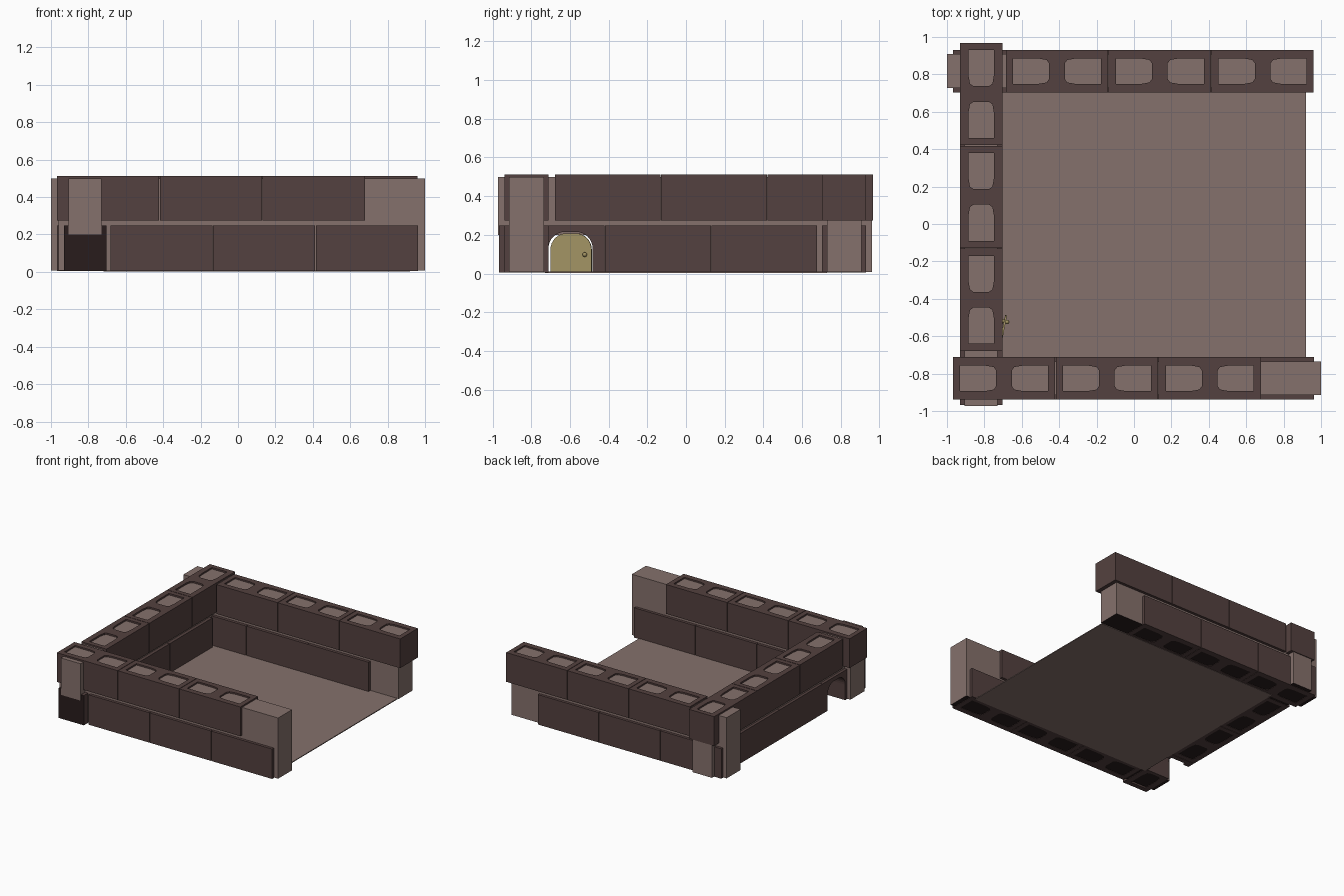
import bpy, bmesh
from math import cos, sin, pi, radians
from mathutils import Matrix, Vector

if "Cube" in bpy.data.objects:
    bpy.data.objects.remove(bpy.data.objects["Cube"])


def material(name, rgb):
    m = bpy.data.materials.new(name)
    m.use_nodes = True
    m.diffuse_color = (*rgb, 1)
    bsdf = m.node_tree.nodes["Principled BSDF"]
    bsdf.inputs["Base Color"].default_value = (*rgb, 1)
    bsdf.inputs["Roughness"].default_value = 0.9
    return m


BROWN = material("brown block", (0.088, 0.053, 0.050))
MORTAR = material("pale mortar", (0.235, 0.165, 0.15))
DARK = material("dark hollow", (0.022, 0.012, 0.012))
OCHRE = material("ochre door", (0.36, 0.29, 0.125))


def finish(name, bm, mats):
    bmesh.ops.recalc_face_normals(bm, faces=bm.faces)
    mesh = bpy.data.meshes.new(name)
    bm.to_mesh(mesh)
    bm.free()
    for m in mats:
        mesh.materials.append(m)
    ob = bpy.data.objects.new(name, mesh)
    bpy.context.collection.objects.link(ob)
    return ob


def prism(name, loops, z0, z1, mats, matrix=Matrix()):
    """Extrude an outline, with optional hole loops, from z0 to z1."""
    bm = bmesh.new()
    for loop in loops:
        vs = [bm.verts.new((x, y, z0)) for x, y in loop]
        for a, b in zip(vs, vs[1:] + vs[:1]):
            bm.edges.new((a, b))
    bmesh.ops.triangle_fill(bm, edges=bm.edges[:], use_beauty=True)
    ret = bmesh.ops.extrude_face_region(bm, geom=bm.faces[:])
    top = [v for v in ret["geom"] if isinstance(v, bmesh.types.BMVert)]
    bmesh.ops.translate(bm, verts=top, vec=(0, 0, z1 - z0))
    bm.transform(matrix)
    return finish(name, bm, mats)


def box(name, x, y, z, mats):
    ob = prism(name, [[(x[0], y[0]), (x[1], y[0]), (x[1], y[1]), (x[0], y[1])]], z[0], z[1], mats)
    return ob


LENGTH, WIDTH = 0.546, 0.226


def hole(side):
    """Tapered opening: square outer end, rounded inner end."""
    half = [(0.235, 0.068), (0.1, 0.068), (0.055, 0.06), (0.042, 0.042)]
    pts = half + [(x, -y) for x, y in reversed(half)]
    return [(side * x, y) for x, y in pts]


def block(name, cx, cy, z0, z1, along_y):
    l, w = LENGTH / 2, WIDTH / 2
    outline = [(-l, -w), (l, -w), (l, w), (-l, w)]
    turn = Matrix.Rotation(radians(90 if along_y else 0), 4, "Z")
    return prism(name, [outline, hole(-1), hole(1)], z0, z1, [BROWN, DARK],
                 Matrix.Translation((cx, cy, 0)) @ turn)


LOW, HIGH = (0.005, 0.247), (0.275, 0.512)
PITCH = 0.55
blocks = {}


def course(name, line, start, zs, along_y):
    for i in range(3):
        c = start + PITCH * (i + 0.5)
        cx, cy = (line, c) if along_y else (c, line)
        blocks[name, i] = block(f"{name}_block_{i + 1}", cx, cy, *zs, along_y)


# Three walls, two staggered courses each
course("front_upper", -0.825, -0.97, HIGH, False)
course("front_lower", -0.825, -0.685, LOW, False)
course("back_upper", 0.817, -0.687, HIGH, False)
course("back_lower", 0.817, -0.97, LOW, False)
course("side_upper", -0.817, -0.68, HIGH, True)
course("side_lower", -0.817, -0.97, LOW, True)

# Mortar filling inside the walls, dark underneath
SIDE = (-0.907, -0.73)
cores = [
    box("front_core", (-0.96, 1.0), (-0.915, -0.735), (0.008, 0.5), [MORTAR, DARK]),
    box("back_core", (-1.0, 0.93), (0.728, 0.908), (0.008, 0.5), [MORTAR, DARK]),
    box("side_core", SIDE, (-0.46, 0.962), (0.008, 0.499), [MORTAR, DARK]),
    box("side_core_over_door", SIDE, (-0.973, -0.46), (0.2, 0.499), [MORTAR, MORTAR]),
]
for ob in cores:
    for p in ob.data.polygons:
        p.material_index = int(p.normal.z < -0.5)

# Floor slab between the walls
box("floor", (-0.72, 0.92), (-0.73, 0.73), (0.003, 0.01), [MORTAR])


def arch(w, h):
    """Rounded doorway outline standing on its base line."""
    r = min(0.085, w / 2)
    pts = [(0, 0), (w, 0)]
    for i in range(9):
        a = pi / 2 * i / 8
        pts.append((w - r + r * cos(a), h - r + r * sin(a)))
    for i in range(9):
        a = pi / 2 * (1 + i / 8)
        pts.append((r + r * cos(a), h - r + r * sin(a)))
    return pts


# Outline x -> world y, outline y -> world z, depth -> world x
STAND = Matrix(((0, 0, 1, 0), (1, 0, 0, 0), (0, 1, 0, 0), (0, 0, 0, 1)))

# Doorway cut through the first lower side block
cutter = prism("doorway_cutter", [arch(0.228, 0.235)], -0.2, 0.2, [BROWN],
               Matrix.Translation((-0.817, -0.711, -0.02)) @ STAND)
cutter.hide_render = True
cutter.hide_viewport = True
cutter.display_type = "WIRE"
door_block = blocks["side_lower", 0]
for p in door_block.data.polygons:
    if p.normal.y < -0.9 and p.center.y < -0.96:
        p.material_index = 1
cut = door_block.modifiers.new("doorway", "BOOLEAN")
cut.operation = "DIFFERENCE"
cut.solver = "EXACT"
cut.object = cutter

# Door left ajar, with a knob on both faces
swing = Matrix.Translation((-0.725, -0.7, 0.008)) @ Matrix.Rotation(radians(-11), 4, "Z")
prism("door", [arch(0.216, 0.2)], -0.005, 0.005, [OCHRE], swing @ STAND)
for name, x in (("inner_knob", 0.012), ("outer_knob", -0.012)):
    bm = bmesh.new()
    bmesh.ops.create_uvsphere(bm, u_segments=12, v_segments=8, radius=0.012)
    bm.transform(swing @ Matrix.Translation(Vector((x, 0.182, 0.09))))
    knob = finish(name, bm, [OCHRE])
    knob.data.shade_smooth()
